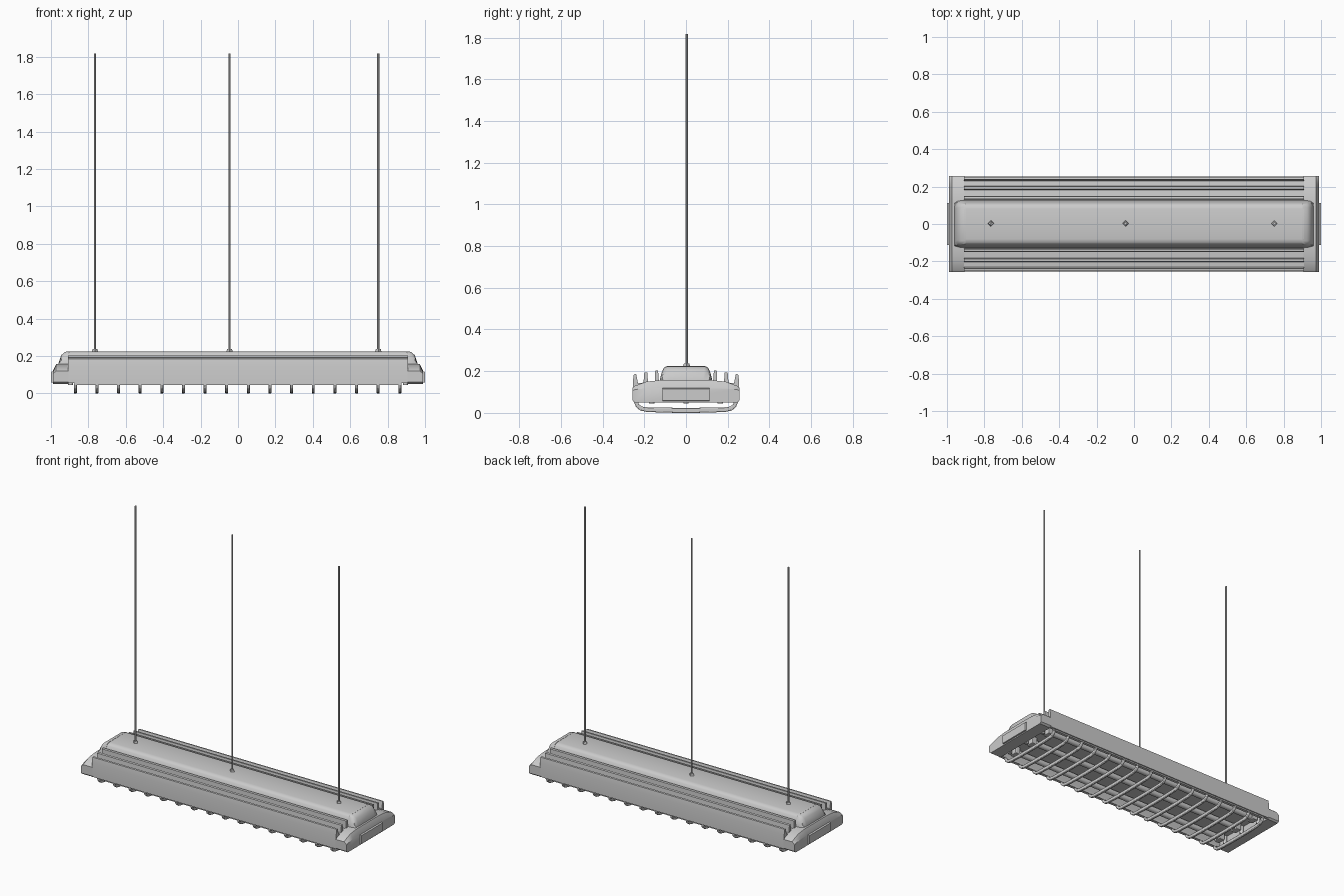
import bpy, bmesh, math
from mathutils import Vector

if "Cube" in bpy.data.objects:
    bpy.data.objects.remove(bpy.data.objects["Cube"])


def finish(bm, name, bevel=0.0, smooth=False):
    bmesh.ops.recalc_face_normals(bm, faces=bm.faces[:])
    me = bpy.data.meshes.new(name)
    bm.to_mesh(me)
    bm.free()
    ob = bpy.data.objects.new(name, me)
    bpy.context.collection.objects.link(ob)
    if bevel:
        m = ob.modifiers.new("bevel", 'BEVEL')
        m.width, m.segments, m.limit_method = bevel, 2, 'ANGLE'
    if smooth:
        bpy.ops.object.select_all(action='DESELECT')
        ob.select_set(True)
        bpy.context.view_layer.objects.active = ob
        bpy.ops.object.shade_smooth_by_angle(angle=math.radians(35))
    return ob


def mirrored(half):
    """Close a half outline in +y (listed bottom to top) across y = 0."""
    return half + [(-y, z) for y, z in reversed(half)]


def loft(name, sections, **kw):
    """Join equal-length (x, outline) sections into a closed solid."""
    bm = bmesh.new()
    rings = [[bm.verts.new((x, y, z)) for y, z in pts] for x, pts in sections]
    n = len(rings[0])
    for a, b in zip(rings, rings[1:]):
        for i in range(n):
            bm.faces.new((a[i], a[(i + 1) % n], b[(i + 1) % n], b[i]))
    bm.faces.new(rings[0])
    bm.faces.new(rings[-1])
    return finish(bm, name, **kw)


def cylinder(name, p, q, r1, r2=None, seg=12, smooth=True):
    p, q = Vector(p), Vector(q)
    bm = bmesh.new()
    bmesh.ops.create_cone(bm, cap_ends=True, segments=seg, radius1=r1,
                          radius2=r1 if r2 is None else r2, depth=(q - p).length)
    rot = (q - p).to_track_quat('Z', 'Y')
    for v in bm.verts:
        v.co = rot @ v.co + (p + q) / 2
    return finish(bm, name, smooth=smooth)


def rect(y0, y1, z0, z1):
    return [(y0, z0), (y1, z0), (y1, z1), (y0, z1)]


# finned extruded housing, open underneath
housing = [(0.215, 0.10), (0.235, 0.055), (0.255, 0.055), (0.255, 0.150),
           (0.250, 0.185), (0.239, 0.187), (0.230, 0.142),
           (0.204, 0.145), (0.200, 0.193), (0.186, 0.195), (0.182, 0.147),
           (0.150, 0.150), (0.148, 0.202), (0.134, 0.204), (0.130, 0.152),
           (0.125, 0.155), (0.118, 0.185), (0.108, 0.212), (0.098, 0.221), (0.080, 0.225)]
loft("finned_housing", [(-0.91, mirrored(housing)), (0.91, mirrored(housing))], smooth=True)

# end caps, mirrored left and right
body = mirrored([(0.245, 0.050), (0.257, 0.060), (0.257, 0.120), (0.245, 0.130), (0.19, 0.150), (0.12, 0.157)])
edge = mirrored([(0.245, 0.050), (0.257, 0.060), (0.257, 0.105), (0.245, 0.112), (0.19, 0.118), (0.12, 0.120)])


def hood(w, top):
    return mirrored([(w, 0.12), (w, 0.155), (w - 0.007, 0.155 + 0.45 * (top - 0.155)),
                     (w - 0.020, top - 0.008), (w - 0.036, top)])


for side, s in (("left", -1), ("right", 1)):
    loft(side + "_end_cap", [(s * 0.905, body), (s * 0.972, body), (s * 0.990, edge)], smooth=True)
    loft(side + "_cap_hood", [(s * 0.90, hood(0.126, 0.226)), (s * 0.925, hood(0.126, 0.222)),
                              (s * 0.945, hood(0.122, 0.205)), (s * 0.960, hood(0.118, 0.160))], smooth=True)
    loft(side + "_end_plate", [(s * 0.98, rect(-0.115, 0.115, 0.056, 0.122)),
                               (s * 1.0, rect(-0.112, 0.112, 0.059, 0.115))])
    # lamp holders and cap screws
    for y in (-0.165, 0, 0.165):
        loft(side + "_lamp_holder", [(s * 0.83, rect(y - 0.028, y + 0.028, 0.05, 0.105)),
                                     (s * 0.87, rect(y - 0.028, y + 0.028, 0.05, 0.105))], bevel=0.006)
        cylinder(side + "_screw", (s * 0.895, y, 0.10), (s * 0.895, y, 0.046), 0.013)

# lamp tubes
for y in (-0.165, 0, 0.165):
    cylinder("lamp_tube", (-0.84, y, 0.075), (0.84, y, 0.075), 0.019, seg=20)

# wire guard: side rails and cross bars
for s in (-1, 1):
    loft("guard_rail", [(x, rect(s * 0.228, s * 0.248, 0.046, 0.058)) for x in (-0.875, 0.875)])
outer = [(0.10, 0.001), (0.19, 0.005), (0.220, 0.012), (0.240, 0.028), (0.250, 0.055)]
inner = [(0.232, 0.055), (0.225, 0.040), (0.210, 0.030), (0.185, 0.027), (0.10, 0.025)]
right = outer + inner
left = [(-y, z) for y, z in reversed(right)]
bar = [(0, 0)] + right + [(0, 0.024)] + left
for i in range(16):
    x = -0.87 + i * 1.735 / 15
    loft("guard_bar", [(x - 0.008, bar), (x + 0.008, bar)], bevel=0.004, smooth=True)

# suspension rods with diamond-shaped feet
for x in (-0.765, -0.045, 0.75):
    cylinder("suspension_rod", (x, 0.003, 0.22), (x, 0.003, 1.818), 0.006, seg=8)
    cylinder("rod_foot", (x, 0.003, 0.22), (x, 0.003, 0.238), 0.018, 0.013, seg=4, smooth=False)
